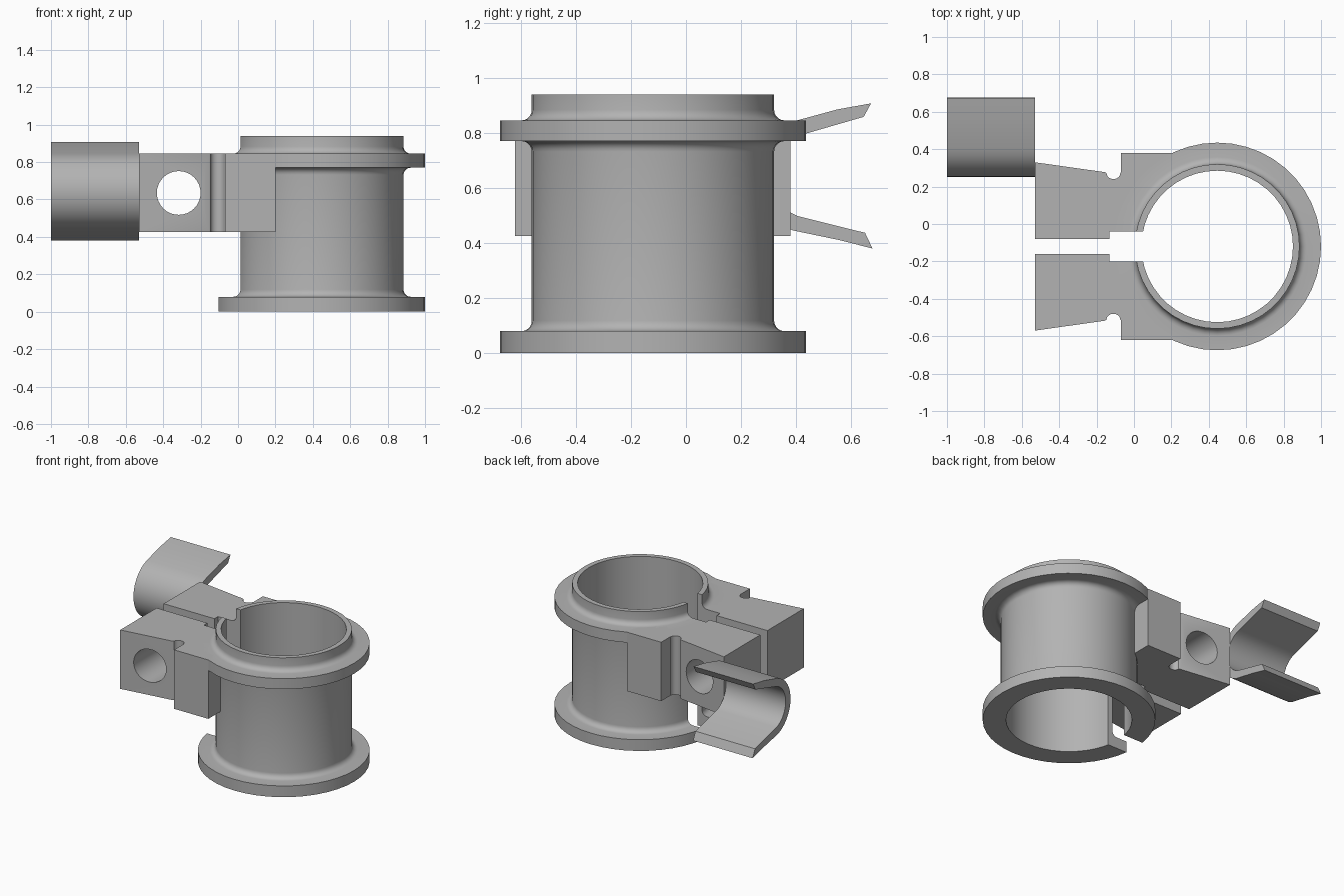
import bpy, bmesh
from math import sin, cos, pi, radians
from mathutils import Vector

if "Cube" in bpy.data.objects:
    bpy.data.objects.remove(bpy.data.objects["Cube"])

CX, CY = 0.445, -0.12            # axis of the sleeve
BORE, BODY, FLANGE, FILLET = 0.405, 0.44, 0.555, 0.038
SEGMENTS = 44

grey = bpy.data.materials.new("plain grey")
grey.use_nodes = True
grey.diffuse_color = (0.45, 0.45, 0.45, 1)
grey.node_tree.nodes["Principled BSDF"].inputs["Base Color"].default_value = grey.diffuse_color


def make_object(name, bm):
    bmesh.ops.recalc_face_normals(bm, faces=bm.faces)
    mesh = bpy.data.meshes.new(name)
    bm.to_mesh(mesh)
    bm.free()
    mesh.materials.append(grey)
    obj = bpy.data.objects.new(name, mesh)
    bpy.context.collection.objects.link(obj)
    return obj


def prism(name, points, direction):
    """Extrude a closed outline along a direction."""
    bm = bmesh.new()
    face = bm.faces.new([bm.verts.new(p) for p in points])
    result = bmesh.ops.extrude_face_region(bm, geom=[face])
    moved = [v for v in result["geom"] if isinstance(v, bmesh.types.BMVert)]
    bmesh.ops.translate(bm, verts=moved, vec=Vector(direction))
    return make_object(name, bm)


def lathe(name, profile):
    """Turn a closed (radius, height) profile about the sleeve axis."""
    bm = bmesh.new()
    rings = []
    for i in range(SEGMENTS):
        a = 2 * pi * i / SEGMENTS
        rings.append([bm.verts.new((CX + r * cos(a), CY + r * sin(a), z)) for r, z in profile])
    n = len(profile)
    for i in range(SEGMENTS):
        a, b = rings[i], rings[(i + 1) % SEGMENTS]
        for j in range(n):
            k = (j + 1) % n
            bm.faces.new((a[j], b[j], b[k], a[k]))
    return make_object(name, bm)


def select(obj):
    bpy.ops.object.select_all(action='DESELECT')
    obj.select_set(True)
    bpy.context.view_layer.objects.active = obj


def cut(obj, cutter):
    mod = obj.modifiers.new("cut", 'BOOLEAN')
    mod.operation = 'DIFFERENCE'
    mod.solver = 'EXACT'
    mod.object = cutter
    select(obj)
    bpy.ops.object.modifier_apply(modifier=mod.name)
    bpy.data.objects.remove(cutter)


def smooth(obj):
    select(obj)
    bpy.ops.object.shade_smooth_by_angle(angle=radians(30))


def fillet(z, up):
    """Concave corner between body and flange, from flange to body."""
    pts = []
    for i in range(6):
        a = pi / 2 * i / 5
        pts.append((BODY + FILLET * (1 - sin(a)), z + up * FILLET * (1 - cos(a))))
    return pts


# Split sleeve with a foot flange, a collar flange and a top lip
profile = [(BORE, 0), (FLANGE, 0), (FLANGE, 0.08)]
profile += fillet(0.08, 1)
profile += fillet(0.77, -1)[::-1]
profile += [(FLANGE, 0.77), (FLANGE, 0.845)]
profile += fillet(0.845, 1)
profile += [(BODY, 0.94), (BORE, 0.94)]
sleeve = lathe("split_sleeve", profile)
slot = prism("slot_cutter", [(-0.3, CY - 0.08, -0.1), (CX, CY - 0.08, -0.1),
                             (CX, CY + 0.08, -0.1), (-0.3, CY + 0.08, -0.1)], (0, 0, 1.2))
cut(sleeve, slot)
smooth(sleeve)

# Pair of clamp arms: tapered pad, round groove, shoulder block, bolt hole
groove = [(-0.11 + 0.037 * cos(a), 0.392 - 0.032 * sin(a))
          for a in [pi - pi * i / 8 for i in range(9)]]
seat = [(CX - 0.42 * cos(radians(a)), 0.42 * sin(radians(a))) for a in (54.3, 43, 32, 21, 11)]
outline = [(-0.53, 0.04), (-0.53, 0.45), (-0.155, 0.397)] + groove
outline += [(-0.07, 0.395), (-0.07, 0.5), (0.2, 0.5)] + seat
outline += [(-0.13, 0.08), (-0.13, 0.04)]
for name, side in (("front_clamp_arm", -1), ("back_clamp_arm", 1)):
    arm = prism(name, [(x, CY + side * v, 0.425) for x, v in outline], (0, 0, 0.42))
    circle = [2 * pi * i / 32 for i in range(32)]
    bolt = prism("bolt_cutter", [(-0.317 + 0.117 * cos(a), -1, 0.635 + 0.117 * sin(a))
                                 for a in circle], (0, 2, 0))
    cut(arm, bolt)
    smooth(arm)

# Curved lever plate with flared lips
angles = [radians(105 + 145 * i / 14) for i in range(15)]


def arc(radius):
    return [(0.46 + radius * cos(a), 0.643 + radius * sin(a)) for a in angles]


section = [(0.672, 0.907), (0.55, 0.885)] + arc(0.21) + [(0.56, 0.41), (0.677, 0.38), (0.65, 0.437)]
section += arc(0.155)[::-1] + [(0.645, 0.858)]
lever = prism("lever_plate", [(-1, y, z) for y, z in section], (0.47, 0, 0))
smooth(lever)
